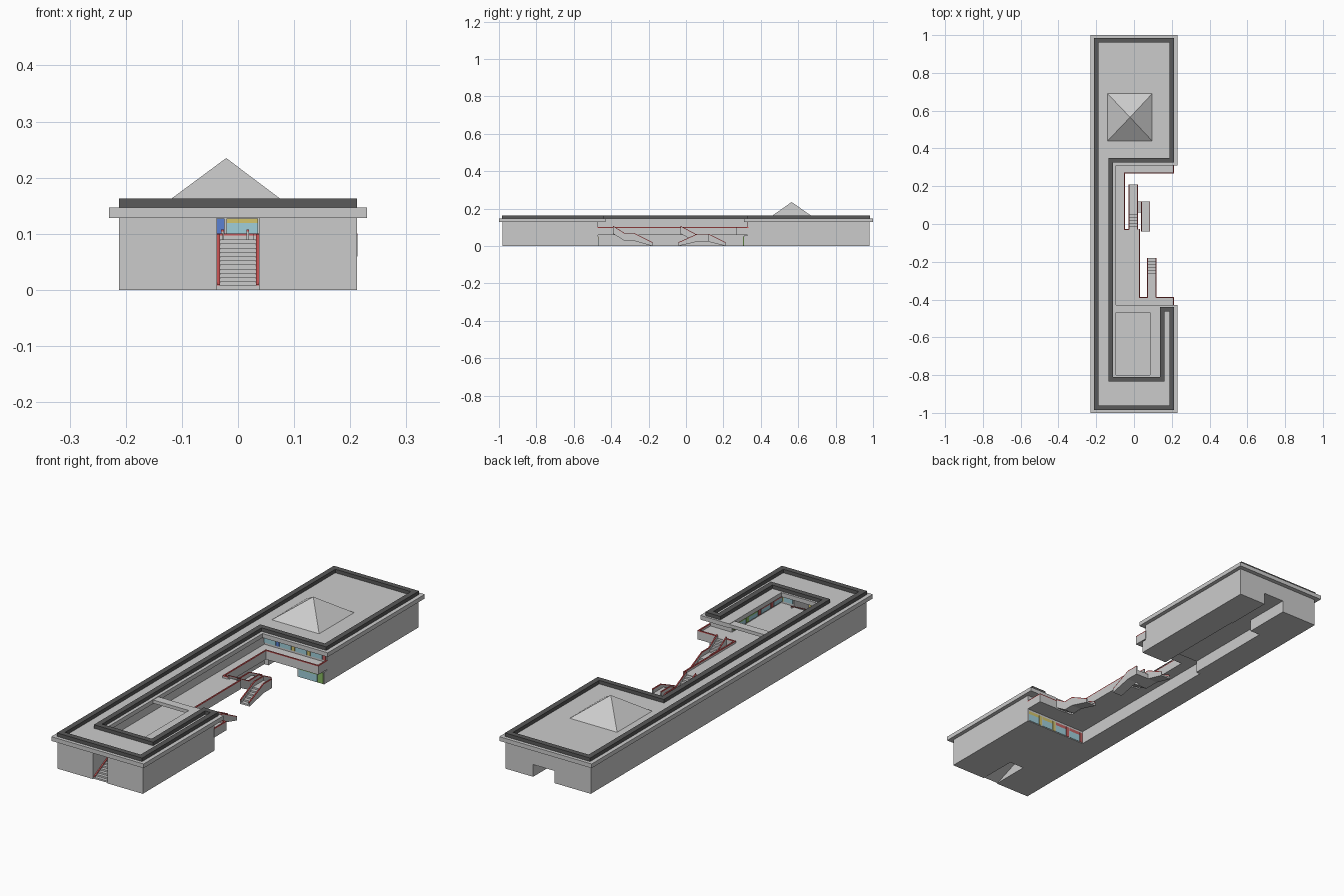
import bpy, bmesh, math
from mathutils import Vector

if "Cube" in bpy.data.objects:
    bpy.data.objects.remove(bpy.data.objects["Cube"])


def material(name, rgb):
    m = bpy.data.materials.new(name)
    m.diffuse_color = (*rgb, 1)
    m.use_nodes = True
    m.node_tree.nodes["Principled BSDF"].inputs["Base Color"].default_value = m.diffuse_color
    return m


DARK = material("dark_trim", (0.1, 0.1, 0.1))
RED = material("red_rail", (0.65, 0.1, 0.1))
GLASS = material("glass", (0.35, 0.62, 0.7))
PANELS = [material(n, c) for n, c in (
    ("blue", (0.1, 0.22, 0.65)), ("yellow", (0.65, 0.55, 0.15)), ("red", (0.55, 0.12, 0.12)),
    ("green", (0.25, 0.5, 0.12)), ("purple", (0.4, 0.2, 0.5)))]


def finish(bm, name, mats=()):
    bmesh.ops.recalc_face_normals(bm, faces=bm.faces)
    me = bpy.data.meshes.new(name)
    bm.to_mesh(me)
    bm.free()
    for m in mats:
        me.materials.append(m)
    ob = bpy.data.objects.new(name, me)
    bpy.context.collection.objects.link(ob)
    return ob


def add_prism(bm, pts, vec, slot=0):
    face = bm.faces.new([bm.verts.new(p) for p in pts])
    old = set(bm.faces) - {face}
    ext = bmesh.ops.extrude_face_region(bm, geom=[face], use_keep_orig=True)
    bmesh.ops.translate(bm, vec=vec, verts=[v for v in ext["geom"] if isinstance(v, bmesh.types.BMVert)])
    for f in bm.faces:
        if f not in old:
            f.material_index = slot


def add_box(bm, x0, x1, y0, y1, z0, z1, slot=0):
    add_prism(bm, [(x0, y0, z0), (x1, y0, z0), (x1, y1, z0), (x0, y1, z0)], (0, 0, z1 - z0), slot)


def plan(name, polys, z0, z1, mats=()):
    bm = bmesh.new()
    for p in polys:
        add_prism(bm, [(x, y, z0) for x, y in p], (0, 0, z1 - z0))
    return finish(bm, name, mats)


# Solid storeys: ground with rear passage, middle floor, upper storey around the court
plan("ground_storey", [
    [(-.212, -.98), (-.037, -.98), (-.037, -.8), (.037, -.8), (.037, -.98), (.212, -.98), (.212, -.47),
     (-.1, -.47), (-.1, .33), (-.08, .33), (-.08, .76), (-.03, .76), (-.03, .98), (-.212, .98)],
    [(.08, .31), (.212, .31), (.212, .98), (.075, .98), (.075, .76), (.08, .76)]], 0, .055)
plan("middle_storey", [
    [(-.212, -.98), (-.037, -.98), (-.037, -.8), (.037, -.8), (.037, -.98), (.212, -.98), (.212, -.47),
     (-.1, -.47), (-.1, .33), (.212, .33), (.212, .98), (-.212, .98)]], .055, .09)
plan("upper_storey", [
    [(-.212, -.98), (-.037, -.98), (-.037, -.82), (-.1, -.82), (-.1, .33), (.212, .33), (.212, .98), (-.212, .98)],
    [(.037, -.98), (.212, -.98), (.212, -.47), (.1, -.47), (.1, -.82), (.037, -.82)]], .09, .128)

# Roof slab, beam over the court and skylight
plan("roof_slab", [[(-.23, -1), (.23, -1), (.23, -.43), (.085, -.43), (.085, -.8), (-.095, -.8),
                    (-.095, .31), (.23, .31), (.23, 1), (-.23, 1)]], .128, .147)
bm = bmesh.new()
add_box(bm, -.095, .085, -.468, -.43, .13, .145)
finish(bm, "court_beam")
bm = bmesh.new()
base = [bm.verts.new(p) for p in ((-.14, .44, .147), (.096, .44, .147), (.096, .69, .147), (-.14, .69, .147))]
apex = bm.verts.new((-.021, .565, .235))
bm.faces.new(base)
for i in range(4):
    bm.faces.new((base[i], base[(i + 1) % 4], apex))
finish(bm, "pyramid_skylight")


# Dark parapet following the roof outline
def inset(poly, d):
    out = []
    for i, p in enumerate(poly):
        p = Vector(p)
        a = (p - Vector(poly[i - 1])).normalized()
        b = (Vector(poly[(i + 1) % len(poly)]) - p).normalized()
        out.append(p + d * (Vector((-a.y, a.x)) + Vector((-b.y, b.x))))
    return out


outer = [(-.212, -.985), (.212, -.985), (.212, -.44), (.137, -.44), (.137, -.81), (-.11, -.81),
         (-.11, .325), (.212, .325), (.212, .985), (-.212, .985)]
inner = inset(outer, .024)
bm = bmesh.new()
for i in range(len(outer)):
    j = (i + 1) % len(outer)
    add_prism(bm, [(p[0], p[1], .147) for p in (outer[i], outer[j], inner[j], inner[i])], (0, 0, .016))
finish(bm, "parapet", [DARK])

# Balcony walkway with raised, red-capped edges
plan("balcony", [[(-.1, -.47), (.21, -.47), (.21, -.39), (.03, -.39), (.03, -.03), (-.05, -.03),
                  (-.05, .27), (.21, .27), (.21, .33), (-.1, .33)]], .06, .09)
bm = bmesh.new()
edges = [((.21, -.47), (.21, -.39)), ((.21, -.39), (.12, -.39)), ((.07, -.39), (.03, -.39)),
         ((.03, -.39), (.03, -.03)), ((-.03, -.03), (-.05, -.03)), ((-.05, -.03), (-.05, .27)),
         ((-.05, .27), (.21, .27)), ((.21, .27), (.21, .33))]
for a, b in edges:
    x0, x1 = sorted((a[0], b[0]))
    y0, y1 = sorted((a[1], b[1]))
    add_box(bm, x0 - .003, x1 + .003, y0 - .003, y1 + .003, .06, .097, 0)
    add_box(bm, x0 - .003, x1 + .003, y0 - .003, y1 + .003, .097, .101, 1)
rail_grey = material("pale_grey", (.6, .6, .6))
finish(bm, "balcony_edge", [rail_grey, RED])


# Stairs: stepped treads with solid sides along a (y, z) path
def stair(name, path, x0, x1, step=.008, side=.016):
    bm = bmesh.new()
    for (ya, za), (yb, zb) in zip(path, path[1:]):
        n = max(1, round(abs(zb - za) / step))
        top = []
        for i in range(n):
            z = za + (zb - za) * (i + (zb > za)) / n
            top += [(ya + (yb - ya) * i / n, z), (ya + (yb - ya) * (i + 1) / n, z)]
        under = [(yb, max(-.0, zb - .022)), (ya, max(-.0, za - .022))]
        if top[-1][1] - under[0][1] < .001:
            top.append((yb, under[0][1]))
        add_prism(bm, [(x0, y, z) for y, z in top + under], (x1 - x0, 0, 0))
        for x in (x0, x1 - .005):
            for lo, hi, slot in ((-.022, side, 0), (side, side + .004, 1)):
                quad = [(x, ya, max(0, za + lo)), (x, yb, max(0, zb + lo)), (x, yb, zb + hi), (x, ya, za + hi)]
                add_prism(bm, quad, (.005, 0, 0), slot)
    finish(bm, name, [rail_grey, RED])


stair("south_stair", [(-.39, .088), (-.33, .05), (-.28, .05), (-.18, 0)], .07, .12)
stair("north_stair", [(-.03, .088), (.05, .045), (.12, .045), (.21, 0)], -.03, .02)
stair("north_stair_branch", [(.12, .045), (.06, .045), (-.04, 0)], .038, .086)
stair("entrance_stair", [(-.975, 0), (-.8, .09)], -.037, .037, .0075, .006)
bm = bmesh.new()
add_box(bm, .015, .043, .06, .12, .023, .045)
finish(bm, "stair_landing")


# Window bands: glass bays with coloured transoms and end panels
def windows(name, a, b, z0, z1, start=0):
    a, b = Vector((*a, 0)), Vector((*b, 0))
    length = (b - a).length
    d = (b - a) / length
    side = Vector((-d.y, d.x, 0)) * .005
    n = max(1, round(length / .085))
    bay = length / n
    bm = bmesh.new()

    def pane(s0, s1, za, zb, slot):
        p, q = a + d * s0, a + d * s1
        pts = [v + Vector((0, 0, za)) for v in (p, q, q + side, p + side)]
        add_prism(bm, pts, (0, 0, zb - za), slot)

    for i in range(n):
        s = i * bay
        c = 1 + ((i + start) // 2) % 5
        zm = z0 + (z1 - z0) * .7
        pane(s + .002, s + bay * .75, z0, zm, 0)
        pane(s + .002, s + bay * .75, zm, z1, c)
        pane(s + bay * .78, s + bay - .002, z0, z1, c)
    finish(bm, name, [GLASS] + PANELS)


GROUND, UPPER = (.003, .05), (.1, .127)
windows("ground_windows_south", (.21, -.468), (-.1, -.468), *GROUND, 2)
windows("ground_windows_west", (-.102, -.47), (-.102, .33), *GROUND)
windows("passage_windows", (-.081, .33), (-.081, .76), *GROUND, 3)
windows("ground_windows_north", (.085, .306), (.21, .306), *GROUND, 6)
windows("upper_windows_west", (-.102, -.82), (-.102, .33), *UPPER)
windows("upper_windows_north", (-.1, .326), (.21, .326), *UPPER, 1)
windows("court_windows_east", (.096, -.82), (.096, -.47), *UPPER, 4)
for name, x0, x1 in (("left", -.1, -.04), ("right", .04, .1)):
    windows("court_windows_" + name, (x0, -.821), (x1, -.821), *UPPER, 2)
